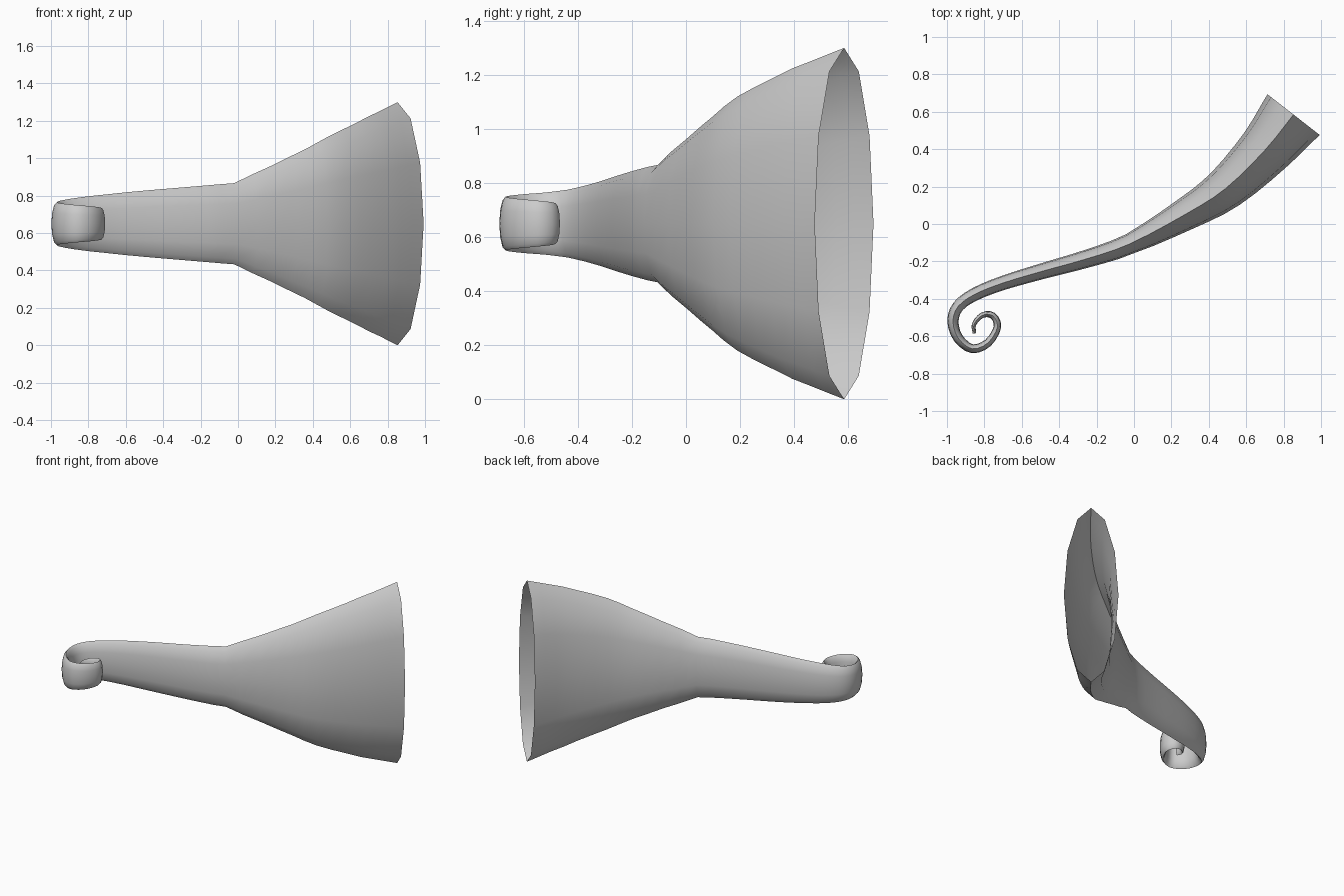
import bpy, bmesh, math
from mathutils import Vector

cube = bpy.data.objects.get("Cube")
if cube:
    bpy.data.objects.remove(cube, do_unlink=True)

SIDES, STEPS, MID_Z = 12, 3, 0.65

# Centreline stations from mouth to curled tip: x, y, half thickness, half height
stations = [Vector(s) for s in (
    (0.853, 0.585, 0.177, 0.65), (0.7, 0.395, 0.145, 0.575),
    (0.49, 0.19, 0.115, 0.47), (0.28, 0.055, 0.088, 0.36),
    (-0.02, -0.105, 0.055, 0.217), (-0.25, -0.185, 0.048, 0.198),
    (-0.5, -0.255, 0.042, 0.177), (-0.7, -0.315, 0.038, 0.157),
    (-0.85, -0.375, 0.035, 0.14), (-0.94, -0.44, 0.032, 0.125),
    (-0.968, -0.52, 0.03, 0.115), (-0.94, -0.61, 0.027, 0.108),
    (-0.865, -0.667, 0.024, 0.1), (-0.78, -0.635, 0.022, 0.093),
    (-0.73, -0.55, 0.02, 0.085), (-0.755, -0.49, 0.018, 0.078),
    (-0.81, -0.487, 0.015, 0.07), (-0.855, -0.535, 0.012, 0.06),
    (-0.853, -0.585, 0.009, 0.05))]


def smooth_point(i, t):
    """Curved interpolation of the path, straight interpolation of the sizes."""
    last = len(stations) - 1
    a, b = stations[i], stations[i + 1]
    before = stations[i - 1] if i else 2 * a - b
    after = stations[i + 2] if i + 2 <= last else 2 * b - a
    path = 0.5 * (2 * a + (b - before) * t
                  + (2 * before - 5 * a + 4 * b - after) * t ** 2
                  + (3 * a - before - 3 * b + after) * t ** 3)
    size = a.lerp(b, t)
    return Vector((path.x, path.y, size.z, size.w))


points = [smooth_point(i, k / STEPS)
          for i in range(len(stations) - 1) for k in range(STEPS)]
points.append(stations[-1])

# Loft elliptical rings, leaving the wide mouth open
bm = bmesh.new()
rings = []
for i, p in enumerate(points):
    ahead = points[min(i + 1, len(points) - 1)]
    behind = points[max(i - 1, 0)]
    side = Vector((behind.y - ahead.y, ahead.x - behind.x, 0)).normalized()
    ring = []
    for k in range(SIDES):
        angle = math.tau * k / SIDES
        centre = Vector((p.x, p.y, MID_Z))
        ring.append(bm.verts.new(centre + side * p.z * math.sin(angle)
                                 + Vector((0, 0, p.w * math.cos(angle)))))
    rings.append(ring)
for r, s in zip(rings, rings[1:]):
    for k in range(SIDES):
        n = (k + 1) % SIDES
        bm.faces.new((r[k], s[k], s[n], r[n]))
bm.faces.new(rings[-1])
bmesh.ops.recalc_face_normals(bm, faces=bm.faces)

mesh = bpy.data.meshes.new("curled_horn")
bm.to_mesh(mesh)
bm.free()
horn = bpy.data.objects.new("curled_horn", mesh)
bpy.context.collection.objects.link(horn)

# Single plain grey
grey = bpy.data.materials.new("light_grey")
grey.use_nodes = True
colour = (0.6, 0.6, 0.6, 1)
grey.diffuse_color = colour
grey.node_tree.nodes["Principled BSDF"].inputs["Base Color"].default_value = colour
mesh.materials.append(grey)

bpy.context.view_layer.objects.active = horn
horn.select_set(True)
bpy.ops.object.shade_smooth_by_angle(angle=math.radians(60))
